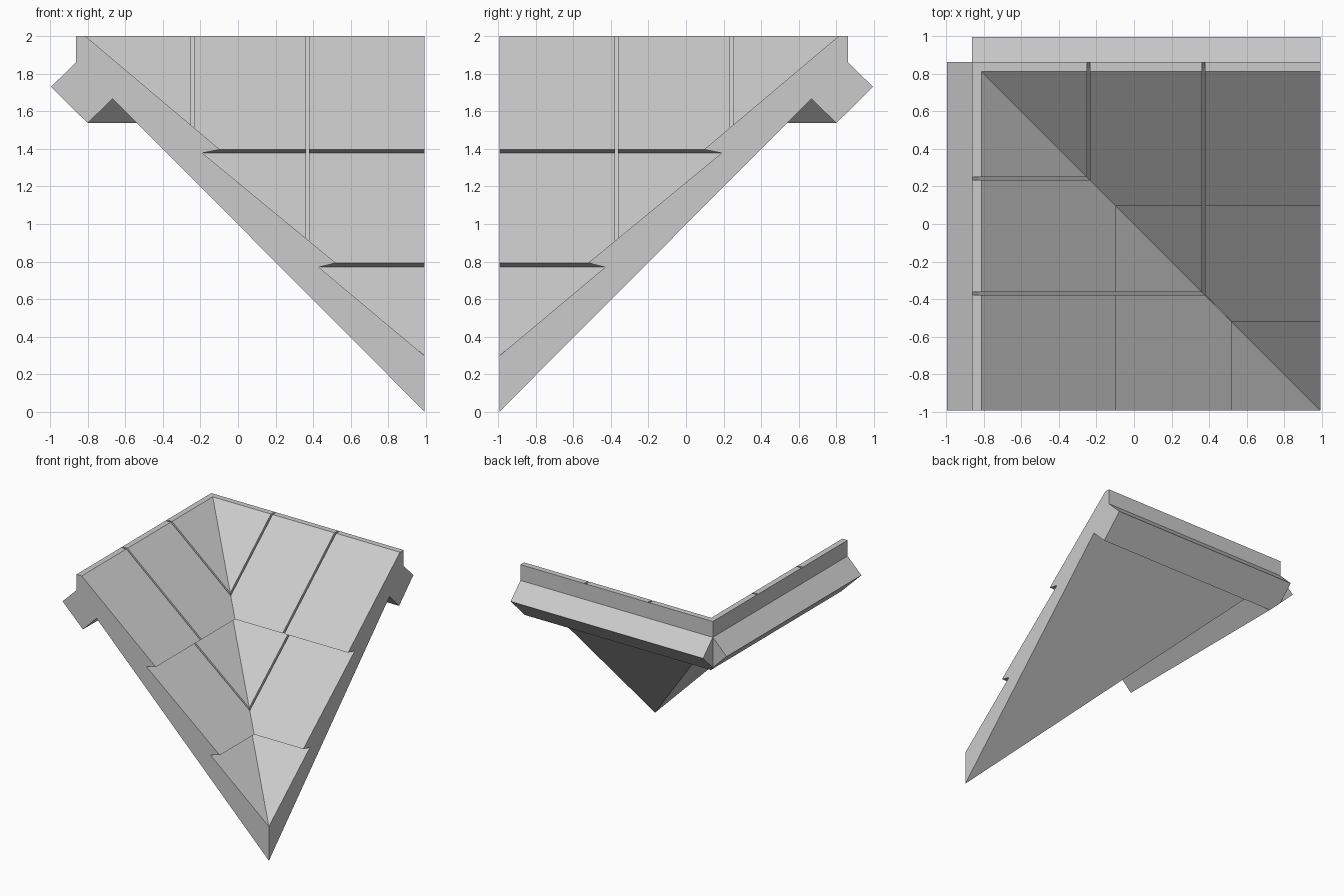
import bpy, bmesh

if "Cube" in bpy.data.objects:
    bpy.data.objects.remove(bpy.data.objects["Cube"])

E = 0.994      # outer end of both wings
C = -0.862     # inner corner where the ridges meet

# Cross-sections of one wing as (y, z)
SLAB = [(-E, 0.0), (-E, 0.15), (0.862, 2.0), (0.862, 1.862), (0.996, 1.73),
        (0.80, 1.537), (0.668, 1.668)]
PLANKS = [(-E, 0.15), (-E, 0.298), (-0.43, 0.77), (-0.52, 0.793),
          (0.19, 1.378), (0.097, 1.397), (0.812, 2.0), (0.862, 2.0)]


def wing_part(name, profile, x0, x1, mirrored):
    """Extrude a profile along x, mitre it on the valley, optionally mirror across the valley."""
    bm = bmesh.new()
    face = bm.faces.new([bm.verts.new((x0, y, z)) for y, z in profile])
    ext = bmesh.ops.extrude_face_region(bm, geom=[face], use_keep_orig=True)
    moved = [v for v in ext["geom"] if isinstance(v, bmesh.types.BMVert)]
    bmesh.ops.translate(bm, verts=moved, vec=(x1 - x0, 0, 0))
    bmesh.ops.recalc_face_normals(bm, faces=bm.faces[:])
    geom = bm.verts[:] + bm.edges[:] + bm.faces[:]
    bmesh.ops.bisect_plane(bm, geom=geom, dist=1e-5, plane_co=(0, 0, 0),
                           plane_no=(1, 1, 0), clear_inner=True)
    if mirrored:
        for v in bm.verts:
            v.co.x, v.co.y = -v.co.y, -v.co.x
        bmesh.ops.reverse_faces(bm, faces=bm.faces[:])
    me = bpy.data.meshes.new(name)
    bm.to_mesh(me)
    bm.free()
    ob = bpy.data.objects.new(name, me)
    bpy.context.collection.objects.link(ob)
    return ob


# Plank columns separated by narrow grooves
GAP = 0.008
SPLITS = [C, -0.243, 0.37, E]

for side, mirrored in (("back", False), ("left", True)):
    # roof slab with its ridge beam
    wing_part(f"{side}_roof_slab", SLAB, C, E, mirrored)
    # stepped planks in three rows
    for i in range(3):
        a = SPLITS[i] + (GAP if i > 0 else 0)
        b = SPLITS[i + 1] - (GAP if i < 2 else 0)
        wing_part(f"{side}_roof_planks_{i + 1}", PLANKS, a, b, mirrored)
